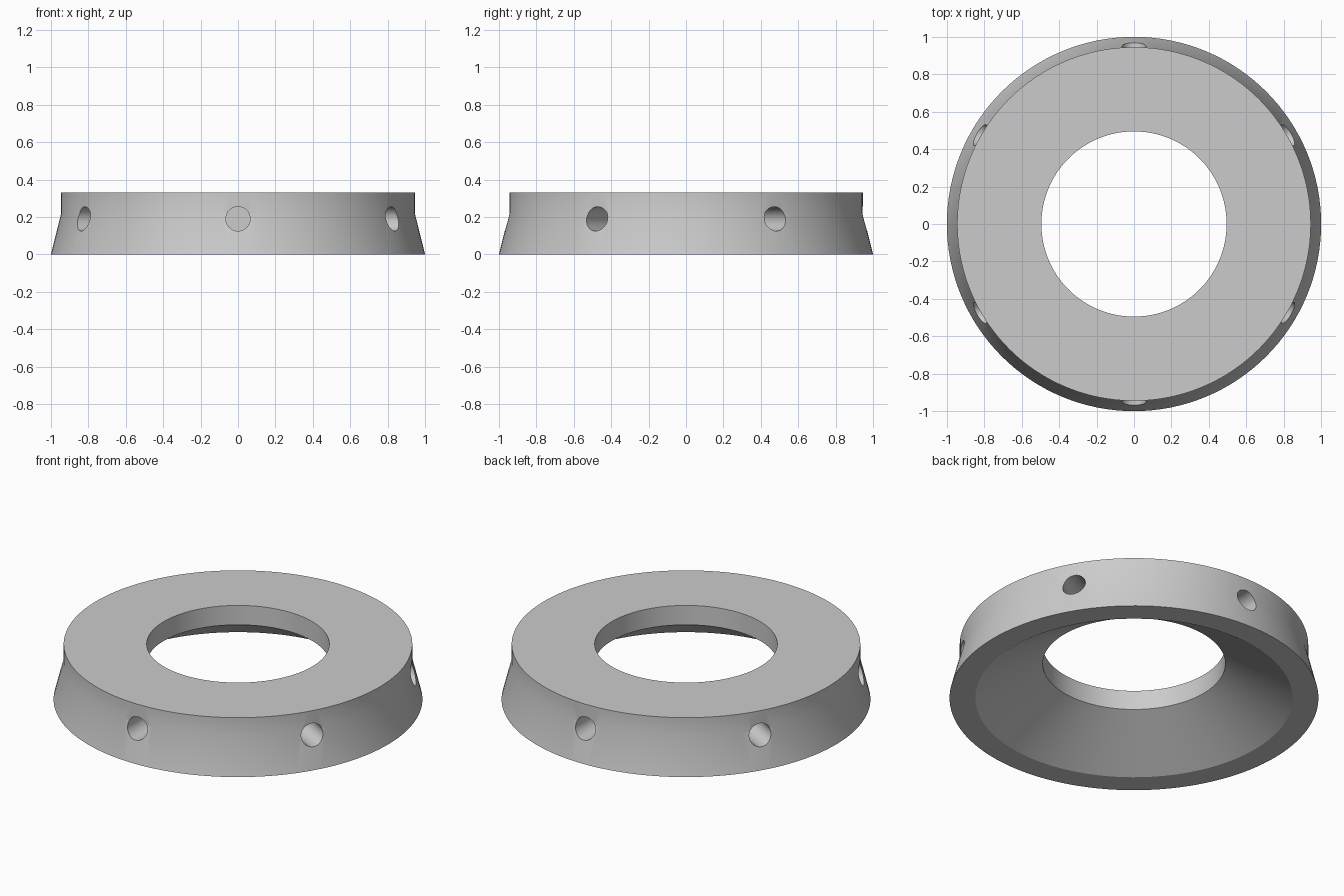
import bpy
import bmesh
from math import cos, sin, radians
from mathutils import Matrix, Vector

cube = bpy.data.objects.get("Cube")
if cube:
    bpy.data.objects.remove(cube, do_unlink=True)

SEGMENTS = 128
HOLE_RADIUS = 0.065
HOLE_HEIGHT = 0.19

grey = bpy.data.materials.new("plain grey")
grey.use_nodes = True
colour = (0.6, 0.6, 0.6, 1)
grey.diffuse_color = colour
grey.node_tree.nodes["Principled BSDF"].inputs["Base Color"].default_value = colour


def make_object(name, bm):
    bmesh.ops.recalc_face_normals(bm, faces=bm.faces)
    mesh = bpy.data.meshes.new(name)
    bm.to_mesh(mesh)
    bm.free()
    mesh.materials.append(grey)
    obj = bpy.data.objects.new(name, mesh)
    bpy.context.collection.objects.link(obj)
    return obj


def lathe(name, profile):
    """Turn a closed (radius, height) profile around the z axis."""
    bm = bmesh.new()
    rings = []
    for i in range(SEGMENTS):
        a = radians(360 * i / SEGMENTS)
        rings.append([bm.verts.new((r * cos(a), r * sin(a), z)) for r, z in profile])
    n = len(profile)
    for i in range(SEGMENTS):
        here, there = rings[i], rings[(i + 1) % SEGMENTS]
        for j in range(n):
            k = (j + 1) % n
            bm.faces.new((here[j], there[j], there[k], here[k]))
    return make_object(name, bm)


# Ring body: flared skirt, flat top, straight bore, conical underside
ring = lathe("ring_body", [
    (1.0, 0), (0.945, 0.22), (0.945, 0.33),
    (0.495, 0.33), (0.495, 0.214), (0.86, 0),
])

# Six blind radial holes, drilled from the outside
bm = bmesh.new()
inner, outer = 0.69, 1.1
for i in range(6):
    a = radians(30 + 60 * i)
    direction = Vector((cos(a), sin(a), 0))
    centre = direction * (inner + outer) / 2 + Vector((0, 0, HOLE_HEIGHT))
    turn = direction.to_track_quat('Z', 'Y').to_matrix().to_4x4()
    bmesh.ops.create_cone(bm, cap_ends=True, segments=32, radius1=HOLE_RADIUS,
                          radius2=HOLE_RADIUS, depth=outer - inner,
                          matrix=Matrix.Translation(centre) @ turn)
drills = make_object("hole_cutters", bm)
drills.hide_render = True

cut = ring.modifiers.new("radial holes", 'BOOLEAN')
cut.operation = 'DIFFERENCE'
cut.solver = 'EXACT'
cut.object = drills

# Bake the cut, drop the cutter and smooth the round walls
bpy.ops.object.select_all(action='DESELECT')
ring.select_set(True)
bpy.context.view_layer.objects.active = ring
bpy.ops.object.modifier_apply(modifier=cut.name)
bpy.data.objects.remove(drills, do_unlink=True)
bpy.ops.object.shade_smooth_by_angle(angle=radians(25))
